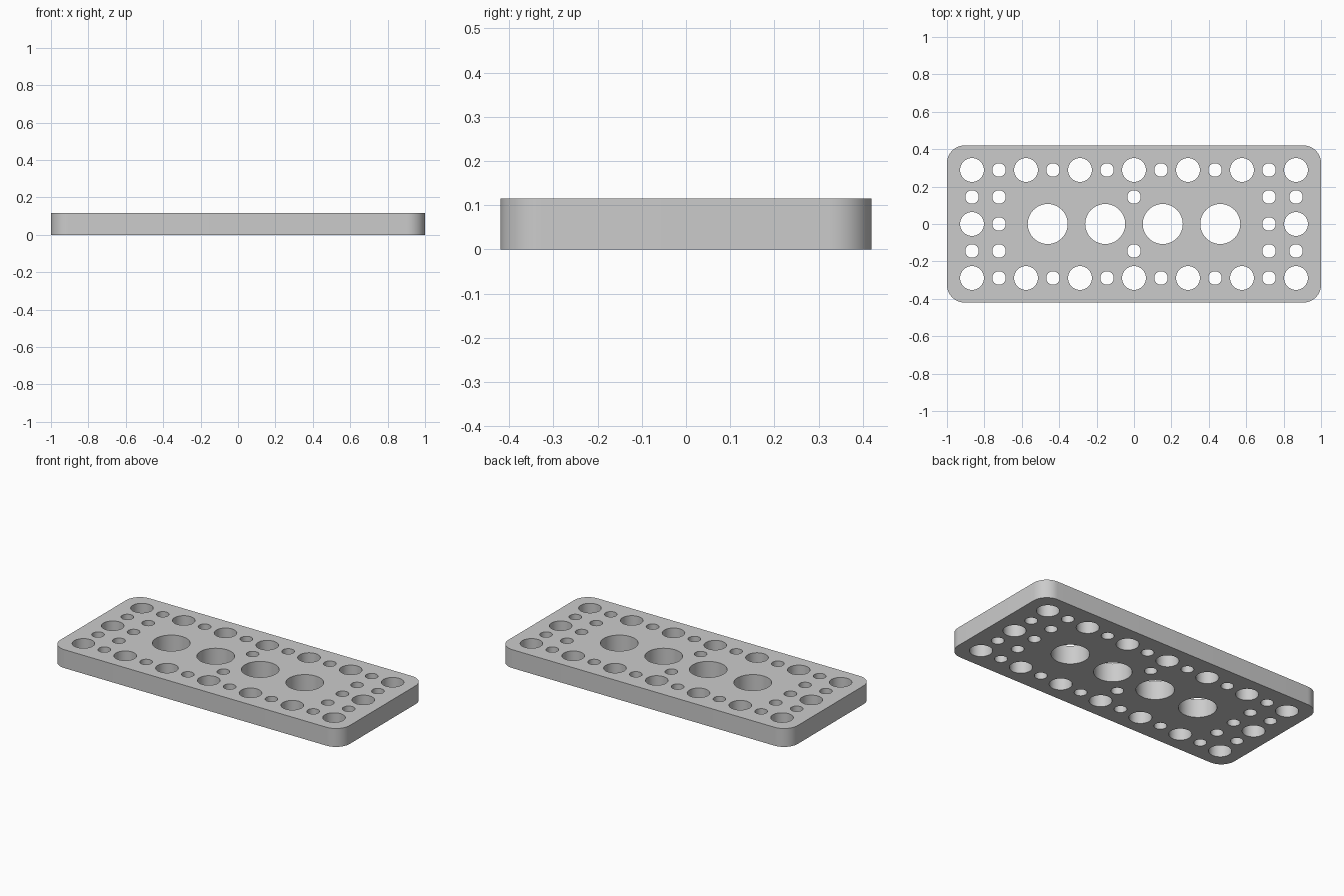
import bpy
import bmesh
from math import cos, sin, pi, radians
from mathutils import Vector

cube = bpy.data.objects.get("Cube")
if cube:
    bpy.data.objects.remove(cube, do_unlink=True)

HALF_X, HALF_Y, THICK, CORNER = 1.0, 0.42, 0.115, 0.095
PITCH = 0.2887          # spacing of the medium holes
SMALL, MEDIUM, LARGE = 0.036, 0.064, 0.107


def add_loop(bm, points):
    verts = [bm.verts.new((x, y, 0)) for x, y in points]
    return [bm.edges.new((v, verts[i - 1])) for i, v in enumerate(verts)]


def circle(cx, cy, r, n=48):
    return [(cx + r * cos(2 * pi * i / n), cy + r * sin(2 * pi * i / n))
            for i in range(n)]


def rounded_rectangle(hx, hy, r, steps=12):
    points = []
    for quarter, (sx, sy) in enumerate([(1, 1), (-1, 1), (-1, -1), (1, -1)]):
        for i in range(steps + 1):
            a = pi / 2 * (quarter + i / steps)
            points.append((sx * (hx - r) + r * cos(a), sy * (hy - r) + r * sin(a)))
    return points


# Hole pattern: alternating medium and small holes along the long edges
holes = []
for side in (-1, 1):
    for i in range(-6, 7):
        holes.append((i * PITCH / 2, side * PITCH, SMALL if i % 2 else MEDIUM))
    # small holes beside the centre line
    for x in (-3, -2.5, 0, 2.5, 3):
        holes.append((x * PITCH, side * PITCH / 2, SMALL))
    # end holes on the centre line
    holes.append((side * 3 * PITCH, 0, MEDIUM))
    holes.append((side * 2.5 * PITCH, 0, SMALL))
# Row of four large holes
for i in range(4):
    holes.append(((i - 1.5) * 0.3075, 0, LARGE))

# Plate: fill the outline around the holes, then extrude upwards
bm = bmesh.new()
edges = add_loop(bm, rounded_rectangle(HALF_X, HALF_Y, CORNER))
for x, y, r in holes:
    edges += add_loop(bm, circle(x, y, r))
bmesh.ops.triangle_fill(bm, edges=edges, use_beauty=True, normal=Vector((0, 0, 1)))
top = bmesh.ops.extrude_face_region(bm, geom=bm.faces[:], use_keep_orig=True)
bmesh.ops.translate(bm, vec=(0, 0, THICK),
                    verts=[g for g in top["geom"] if isinstance(g, bmesh.types.BMVert)])
bmesh.ops.recalc_face_normals(bm, faces=bm.faces[:])
mesh = bpy.data.meshes.new("perforated_plate")
bm.to_mesh(mesh)
bm.free()
plate = bpy.data.objects.new("perforated_plate", mesh)
bpy.context.collection.objects.link(plate)

# Plain grey
grey = bpy.data.materials.new("light_grey")
grey.use_nodes = True
colour = (0.6, 0.6, 0.6, 1)
grey.diffuse_color = colour
grey.node_tree.nodes["Principled BSDF"].inputs["Base Color"].default_value = colour
mesh.materials.append(grey)

# Smooth hole walls and corners, crisp rims
bpy.ops.object.select_all(action="DESELECT")
plate.select_set(True)
bpy.context.view_layer.objects.active = plate
bpy.ops.object.shade_smooth_by_angle(angle=radians(30))
